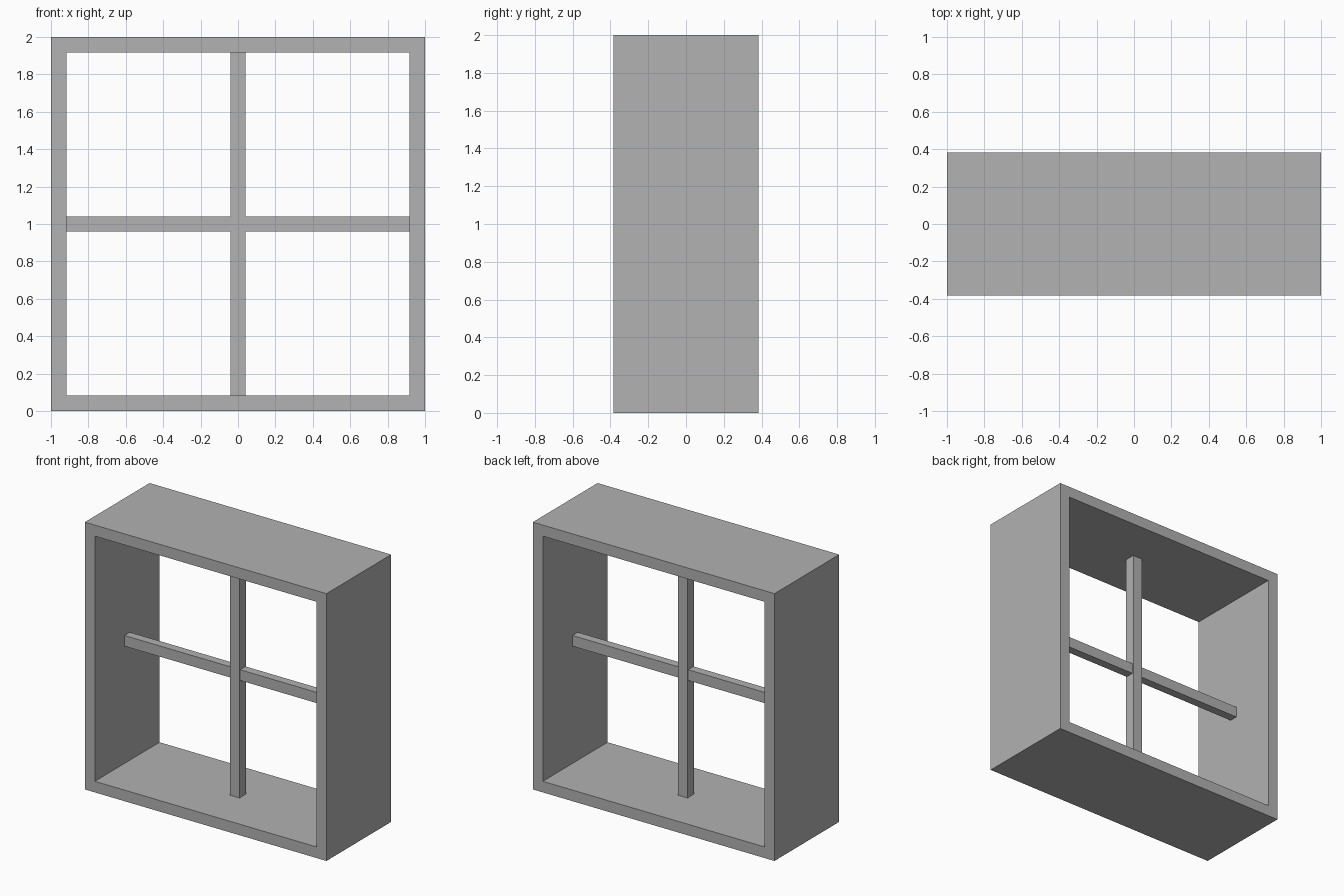
import bpy
import bmesh

cube = bpy.data.objects.get("Cube")
if cube:
    bpy.data.objects.remove(cube, do_unlink=True)

# Single flat grey
GREY = (0.445, 0.445, 0.445, 1.0)
grey = bpy.data.materials.new("plain grey")
grey.use_nodes = True
grey.diffuse_color = GREY
grey.node_tree.nodes["Principled BSDF"].inputs["Base Color"].default_value = GREY

HALF = 1.0        # half width and half height
DEPTH = 0.765     # front to back
WALL = 0.083      # frame thickness
BAR = 0.08        # bar width
INNER = HALF - WALL


def add_object(name, bm):
    bmesh.ops.recalc_face_normals(bm, faces=bm.faces)
    mesh = bpy.data.meshes.new(name)
    bm.to_mesh(mesh)
    bm.free()
    mesh.materials.append(grey)
    obj = bpy.data.objects.new(name, mesh)
    bpy.context.collection.objects.link(obj)
    return obj


def add_box(name, size, centre):
    bm = bmesh.new()
    bmesh.ops.create_cube(bm, size=1.0)
    bmesh.ops.scale(bm, vec=size, verts=bm.verts)
    bmesh.ops.translate(bm, vec=centre, verts=bm.verts)
    return add_object(name, bm)


# Outer frame: a square ring of quads extruded through the depth
bm = bmesh.new()
corners = [(-1, -1), (1, -1), (1, 1), (-1, 1)]
rings = [[bm.verts.new((x * r, -DEPTH / 2, HALF + z * r)) for x, z in corners]
         for r in (HALF, INNER)]
outer, inner = rings
for i in range(4):
    j = (i + 1) % 4
    bm.faces.new((outer[i], outer[j], inner[j], inner[i]))
result = bmesh.ops.extrude_face_region(bm, geom=bm.faces[:], use_keep_orig=True)
moved = [g for g in result["geom"] if isinstance(g, bmesh.types.BMVert)]
bmesh.ops.translate(bm, vec=(0, DEPTH, 0), verts=moved)
add_object("frame", bm)

# Upright bar through the middle
add_box("upright_bar", (BAR, 0.08, 2 * INNER), (0, 0, HALF))

# Crossbar halves, slightly slimmer than the upright
length = INNER - BAR / 2
for side, sign in (("left", 1), ("right", -1)):
    add_box(side + "_crossbar", (length, 0.064, BAR),
            (sign * (BAR / 2 + length / 2), 0, HALF))
